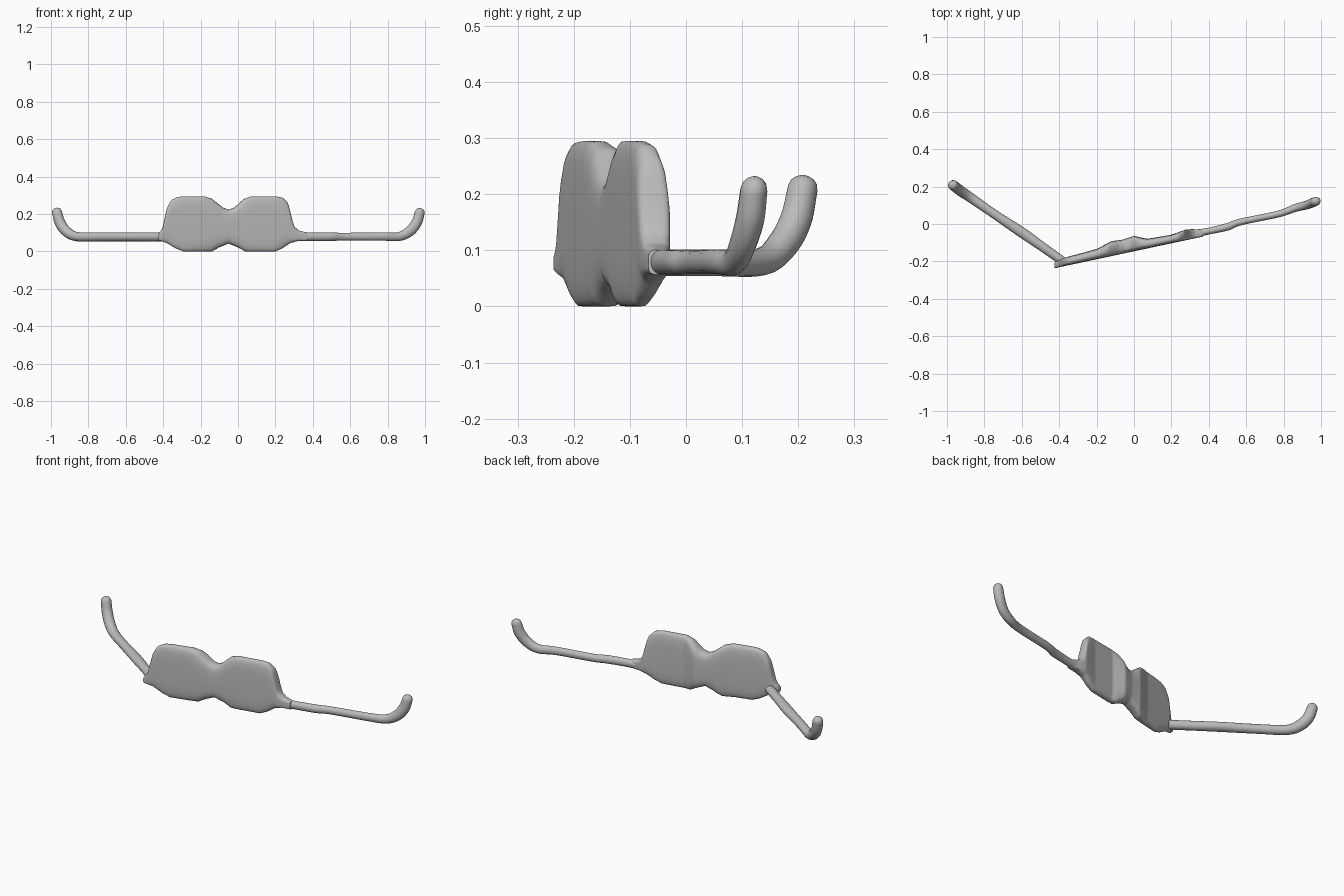
import bpy, bmesh, math
from mathutils import Vector

if "Cube" in bpy.data.objects:
    bpy.data.objects.remove(bpy.data.objects["Cube"])

grey = bpy.data.materials.new("plain grey")
grey.diffuse_color = (0.5, 0.5, 0.5, 1)
grey.use_nodes = True
grey.node_tree.nodes["Principled BSDF"].inputs["Base Color"].default_value = grey.diffuse_color


def smooth(points, steps):
    """Catmull-Rom resampling of tuples of any length."""
    pts = [Vector(p) for p in points]
    pts = [pts[0] * 2 - pts[1]] + pts + [pts[-1] * 2 - pts[-2]]
    out = []
    for i in range(1, len(pts) - 2):
        a, b, c, d = pts[i - 1:i + 3]
        for k in range(steps):
            t = k / steps
            out.append(0.5 * (2 * b + (c - a) * t + (2 * a - 5 * b + 4 * c - d) * t * t
                              + (3 * b - a - 3 * c + d) * t ** 3))
    return out + [pts[-2]]


def loft(name, rings):
    """Skin a list of equal point rings and cap both ends."""
    bm = bmesh.new()
    vs = [[bm.verts.new(p) for p in r] for r in rings]
    n = len(vs[0])
    for a, b in zip(vs, vs[1:]):
        for j in range(n):
            k = (j + 1) % n
            bm.faces.new((a[j], a[k], b[k], b[j]))
    bm.faces.new(vs[0])
    bm.faces.new(vs[-1])
    bmesh.ops.recalc_face_normals(bm, faces=bm.faces)
    me = bpy.data.meshes.new(name)
    bm.to_mesh(me)
    bm.free()
    ob = bpy.data.objects.new(name, me)
    bpy.context.collection.objects.link(ob)
    me.materials.append(grey)
    bpy.ops.object.select_all(action='DESELECT')
    ob.select_set(True)
    bpy.context.view_layer.objects.active = ob
    bpy.ops.object.shade_smooth_by_angle(angle=math.radians(60))


def interp(table, x):
    for (x0, v0), (x1, v1) in zip(table, table[1:]):
        if x <= x1:
            t = max(0, (x - x0) / (x1 - x0))
            return v0 + (v1 - v0) * t
    return table[-1][1]


def arm(name, path):
    """Tube along (x, y, z, side radius, upright radius) with a domed tip."""
    pts = smooth(path, 6)
    rings = []
    for i, p in enumerate(pts):
        a, b = pts[max(i - 1, 0)], pts[min(i + 1, len(pts) - 1)]
        t = Vector((b - a)[:3]).normalized()
        head = Vector((path[-1][0] - path[0][0], path[-1][1] - path[0][1], 0)).normalized()
        side = Vector((-head.y, head.x, 0))
        up = t.cross(side).normalized()

        def ring(scale, shift):
            c = Vector(p[:3]) + t * shift
            return [c + (side * p[3] * math.cos(q) + up * p[4] * math.sin(q)) * scale
                    for q in [math.tau * k / 16 for k in range(16)]]
        rings.append(ring(1, 0))
        if i == len(pts) - 1:
            for q in (0.5, 0.9, 1.25, 1.45):
                rings.append(ring(math.cos(q), 0.024 * math.sin(q)))
    loft(name, rings)


# Lens front: top edge, bottom edge and thickness along x
top = [(-.425, .095), (-.405, .12), (-.392, .18), (-.378, .24), (-.355, .277), (-.32, .292),
       (-.28, .295), (-.18, .295), (-.14, .282), (-.08, .235), (-.05, .223), (-.02, .235),
       (.03, .28), (.07, .295), (.2, .295), (.24, .288), (.268, .26), (.285, .19),
       (.3, .135), (.325, .112), (.37, .101)]
bottom = [(-.425, .06), (-.38, .045), (-.33, .015), (-.29, 0), (-.14, 0), (-.1, .022),
          (-.05, .042), (0, .022), (.04, 0), (.2, 0), (.24, .018), (.28, .045), (.32, .056), (.37, .057)]
thick = [(-.425, .03), (-.38, .045), (-.28, .05), (-.2, .055), (-.12, .08), (-.06, .075),
         (0, .082), (.07, .052), (.2, .046), (.28, .058), (.32, .05), (.37, .035)]


def power(v, e):
    return math.copysign(abs(v) ** e, v)


rings = []
for i in range(107):
    x = -.425 + .795 * i / 106
    hi, lo, th = interp(top, x), interp(bottom, x), interp(thick, x)
    front = -.146 + .213 * x
    rings.append([Vector((x, front + th / 2 + th / 2 * power(math.cos(q), .6),
                          (hi + lo) / 2 + (hi - lo) / 2 * power(math.sin(q), .5)))
                  for q in [math.tau * k / 32 for k in range(32)]])
loft("lens_front", rings)

# Side arms with upturned tips
arm("left_arm", [(-.385, -.196, .078, .024, .024), (-.5, -.115, .078, .025, .024),
                 (-.6, -.045, .078, .028, .024), (-.75, .055, .078, .024, .024),
                 (-.865, .135, .08, .026, .025), (-.92, .172, .11, .028, .028),
                 (-.952, .196, .155, .028, .029), (-.968, .208, .21, .027, .027)])
arm("right_arm", [(.3, -.055, .079, .022, .023), (.4, -.038, .079, .018, .022),
                  (.5, -.015, .079, .02, .022), (.57, .011, .079, .018, .021),
                  (.77, .053, .08, .018, .022), (.86, .085, .08, .021, .024),
                  (.918, .1, .108, .023, .028), (.955, .114, .155, .025, .029),
                  (.972, .121, .208, .024, .027)])
